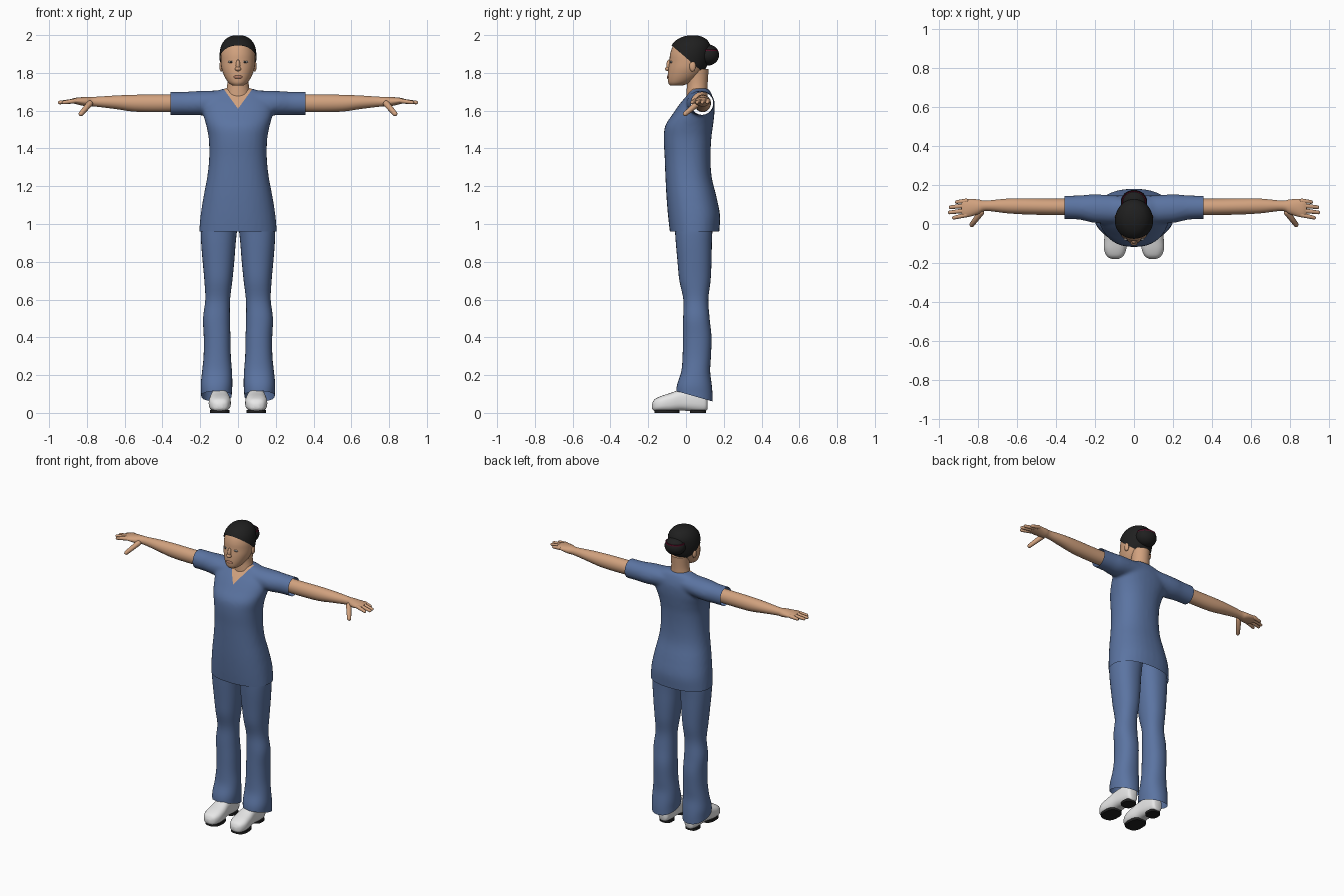
import bpy, bmesh
from math import sin, cos, pi, radians, copysign
from mathutils import Matrix, Vector

cube = bpy.data.objects.get("Cube")
if cube:
    bpy.data.objects.remove(cube)


def material(name, r, g, b):
    mat = bpy.data.materials.new(name)
    mat.use_nodes = True
    mat.diffuse_color = (r, g, b, 1)
    mat.node_tree.nodes["Principled BSDF"].inputs["Base Color"].default_value = (r, g, b, 1)
    return mat


BLUE = material("cloth blue", 0.105, 0.175, 0.36)
SKIN = material("skin", 0.64, 0.36, 0.21)
LIP = material("lip", 0.44, 0.2, 0.13)
HAIR = material("hair black", 0.014, 0.014, 0.014)
WHITE = material("shoe white", 0.8, 0.8, 0.8)
BLACK = material("sole black", 0.015, 0.015, 0.015)
RED = material("hair tie red", 0.12, 0.005, 0.025)
EYE = material("eye grey", 0.5, 0.47, 0.45)


def catmull(p, q, r, s, t):
    return 0.5 * (2 * q + (r - p) * t + (2 * p - 5 * q + 4 * r - s) * t * t
                  + (3 * q - p - 3 * r + s) * t ** 3)


def loft(bm, axis, rows, power=1.0, grow=0.0, n=32, steps=4):
    """Smooth tube; each row is (place on axis, low a, high a, low b, high b)."""
    last, dense = len(rows) - 1, []
    for i in range(last):
        near = [rows[max(0, min(last, i + k))] for k in (-1, 0, 1, 2)]
        for k in range(steps):
            dense.append([catmull(*c, k / steps) for c in zip(*near)])
    dense.append(rows[-1])
    rings = []
    for t, a0, a1, b0, b1 in dense:
        ring = []
        for j in range(n):
            c, s = cos(2 * pi * j / n), sin(2 * pi * j / n)
            a = (a0 + a1) / 2 + ((a1 - a0) / 2 + grow) * copysign(abs(c) ** power, c)
            b = (b0 + b1) / 2 + ((b1 - b0) / 2 + grow) * copysign(abs(s) ** power, s)
            place = {"X": (t, a, b), "Y": (a, t, b), "Z": (a, b, t + grow)}[axis]
            ring.append(bm.verts.new(place))
        rings.append(ring)
    for low, high in zip(rings, rings[1:]):
        for j in range(n):
            k = (j + 1) % n
            bm.faces.new((low[j], low[k], high[k], high[j]))
    bm.faces.new(rings[0])
    bm.faces.new(rings[-1])
    bmesh.ops.recalc_face_normals(bm, faces=bm.faces[:])


def ball(bm, place, size):
    bmesh.ops.create_uvsphere(bm, u_segments=24, v_segments=14, radius=1,
                              matrix=Matrix.Translation(place) @ Matrix.Diagonal((*size, 1)))


def finger(bm, start, end, radius):
    start, end = Vector(start), Vector(end)
    way = end - start
    made = bmesh.ops.create_uvsphere(bm, u_segments=12, v_segments=8, radius=radius)["verts"]
    for v in made:
        if v.co.z > 0.0001:
            v.co = Vector((v.co.x * 0.8, v.co.y * 0.8, v.co.z + way.length - radius))
        v.co = way.to_track_quat("Z", "Y") @ v.co + start


def cut(bm, place, normal, remove=True):
    geom = bm.verts[:] + bm.edges[:] + bm.faces[:]
    bmesh.ops.bisect_plane(bm, geom=geom, plane_co=place, plane_no=normal, clear_outer=remove)


def smooth(mesh):
    mesh.shade_smooth()
    mesh.set_sharp_from_angle(angle=radians(50))


def finish(name, bm, mats, mirror=False):
    mesh = bpy.data.meshes.new(name)
    bm.to_mesh(mesh)
    bm.free()
    for mat in mats:
        mesh.materials.append(mat)
    smooth(mesh)
    obj = bpy.data.objects.new(name, mesh)
    bpy.context.collection.objects.link(obj)
    if mirror:
        obj.modifiers.new("mirror", "MIRROR").use_mirror_merge = False
    return obj


# Tunic: body and sleeves fused into one skin, then trimmed at the hems
bm = bmesh.new()
body = [(0.92, 0.207, -0.08, 0.172), (0.97, 0.205, -0.087, 0.177), (1.05, 0.198, -0.096, 0.18),
        (1.15, 0.182, -0.104, 0.16), (1.25, 0.163, -0.109, 0.136), (1.35, 0.153, -0.113, 0.13),
        (1.45, 0.155, -0.118, 0.134), (1.52, 0.168, -0.11, 0.143), (1.58, 0.184, -0.072, 0.15),
        (1.64, 0.185, -0.03, 0.15), (1.69, 0.15, 0.012, 0.135), (1.718, 0.07, 0.025, 0.118)]
loft(bm, "Z", [(z, -w, w, f, b) for z, w, f, b in body], power=0.88)
sleeve = [(0.06, 0.0, 0.145, 1.59, 1.708), (0.2, 0.005, 0.152, 1.575, 1.705),
          (0.28, 0.022, 0.147, 1.577, 1.7), (0.38, 0.026, 0.145, 1.576, 1.7)]
for side in (-1, 1):
    loft(bm, "X", [(side * x, *rest) for x, *rest in sleeve])
tunic = finish("tunic", bm, [BLUE, SKIN])
remesh = tunic.modifiers.new("fuse", "REMESH")
remesh.mode, remesh.voxel_size = "VOXEL", 0.01
relax = tunic.modifiers.new("relax", "SMOOTH")
relax.factor, relax.iterations = 0.5, 8
fused = bpy.data.meshes.new_from_object(
    tunic.evaluated_get(bpy.context.evaluated_depsgraph_get()))
tunic.modifiers.clear()
bm = bmesh.new()
bm.from_mesh(fused)
cut(bm, (0, 0, 0.96), (0, 0, -1))
for side in (-1, 1):
    cut(bm, (side * 0.357, 0, 0), (side, 0, 0))
    cut(bm, (0, 0, 1.61), (side * 1.38, 0, -1), remove=False)
# Open V neck
for f in bm.faces:
    c = f.calc_center_median()
    f.material_index = int(c.z - 1.61 > 1.38 * abs(c.x) and c.y < 0.06)
bm.to_mesh(tunic.data)
bm.free()
smooth(tunic.data)

# Trouser legs with a slanted hem
bm = bmesh.new()
loft(bm, "Z", [(0.03, 0.035, 0.192, -0.05, 0.14), (0.1, 0.033, 0.195, -0.052, 0.14),
               (0.15, 0.03, 0.197, -0.047, 0.136), (0.22, 0.032, 0.19, -0.025, 0.128),
               (0.3, 0.038, 0.182, -0.018, 0.132), (0.4, 0.04, 0.181, -0.016, 0.135),
               (0.5, 0.043, 0.185, -0.015, 0.125), (0.6, 0.042, 0.173, -0.014, 0.118),
               (0.7, 0.03, 0.178, -0.035, 0.13), (0.8, 0.02, 0.187, -0.045, 0.135),
               (0.9, 0.012, 0.195, -0.054, 0.137), (0.98, 0.003, 0.196, -0.06, 0.14),
               (1.06, -0.01, 0.18, -0.07, 0.14)], power=0.9)
cut(bm, (0, -0.05, 0.115), (0, -0.285, -1))
finish("trouser_leg", bm, [BLUE], mirror=True)

# Shoes
bm = bmesh.new()
loft(bm, "Y", [(-0.18, 0.082, 0.112, 0.022, 0.048), (-0.166, 0.056, 0.138, 0.01, 0.072),
               (-0.13, 0.04, 0.154, 0.007, 0.09), (-0.08, 0.039, 0.153, 0.007, 0.106),
               (-0.02, 0.048, 0.146, 0.012, 0.126), (0.05, 0.052, 0.142, 0.007, 0.13),
               (0.1, 0.06, 0.134, 0.008, 0.11), (0.113, 0.074, 0.12, 0.02, 0.08)], power=0.75)
finish("shoe", bm, [WHITE], mirror=True)
bm = bmesh.new()
for inner, outer, front, back in ((0.044, 0.149, -0.168, -0.035), (0.056, 0.138, 0.02, 0.106)):
    loft(bm, "Z", [(z, inner, outer, front, back) for z in (0, 0.016)], power=0.75, steps=1)
finish("sole", bm, [BLACK], mirror=True)

# Bare arm, palm, fingers and thumb
bm = bmesh.new()
loft(bm, "X", [(0.26, 0.045, 0.13, 1.595, 1.685), (0.42, 0.046, 0.13, 1.592, 1.685),
               (0.55, 0.049, 0.132, 1.595, 1.684), (0.65, 0.055, 0.13, 1.609, 1.68),
               (0.76, 0.067, 0.12, 1.622, 1.673), (0.8, 0.05, 0.126, 1.622, 1.673),
               (0.86, 0.034, 0.129, 1.635, 1.668), (0.885, 0.045, 0.12, 1.643, 1.66)])
for y, tip_x, tip_y in ((0.118, 0.918, 0.112), (0.095, 0.95, 0.085),
                        (0.07, 0.954, 0.058), (0.047, 0.933, 0.03)):
    finger(bm, (0.86, y, 1.652), (tip_x, tip_y, 1.642), 0.0125)
finger(bm, (0.785, 0.06, 1.637), (0.838, -0.012, 1.576), 0.017)
finish("arm", bm, [SKIN], mirror=True)

# Neck, head, nose and ears
skull = [(1.733, 0.028, -0.083, -0.02), (1.748, 0.05, -0.094, 0.025), (1.78, 0.071, -0.097, 0.07),
         (1.82, 0.086, -0.094, 0.1), (1.86, 0.091, -0.088, 0.115), (1.9, 0.091, -0.084, 0.122),
         (1.94, 0.082, -0.07, 0.122), (1.97, 0.062, -0.042, 0.104), (1.987, 0.036, -0.005, 0.075),
         (1.993, 0.01, 0.025, 0.045)]
skull = [(z, -w, w, f, b) for z, w, f, b in skull]
bm = bmesh.new()
loft(bm, "Z", [(1.64, -0.075, 0.075, 0.0, 0.11), (1.7, -0.063, 0.063, 0.003, 0.114),
               (1.75, -0.056, 0.056, 0.005, 0.115), (1.82, -0.058, 0.058, 0.0, 0.12)])
loft(bm, "Z", skull)
ball(bm, (0, -0.09, 1.838), (0.012, 0.014, 0.032))
ball(bm, (0, -0.097, 1.821), (0.017, 0.014, 0.011))
for side in (-1, 1):
    ball(bm, (side * 0.088, 0.035, 1.835), (0.011, 0.017, 0.028))
finish("head", bm, [SKIN])

# Lips and eyes
bm = bmesh.new()
ball(bm, (0, -0.094, 1.778), (0.024, 0.008, 0.009))
finish("lips", bm, [LIP])
for name, mat, y, size in (("eye", EYE, -0.078, (0.016, 0.006, 0.006)),
                           ("pupil", HAIR, -0.083, (0.005, 0.002, 0.005))):
    bm = bmesh.new()
    ball(bm, (0.037, y, 1.858), size)
    finish(name, bm, [mat], mirror=True)

# Swept-back hair, bun and tie
bm = bmesh.new()
loft(bm, "Z", skull, grow=0.006)
cut(bm, (0, -0.075, 1.945), (0, -0.86, -1))
ball(bm, (0, 0.115, 1.895), (0.068, 0.06, 0.056))
finish("hair", bm, [HAIR])
bm = bmesh.new()
tie = [(z, -0.062, 0.062, 0.06, 0.17) for z in (1.915, 1.925)]
loft(bm, "Z", tie, steps=1)
finish("hair_tie", bm, [RED])
